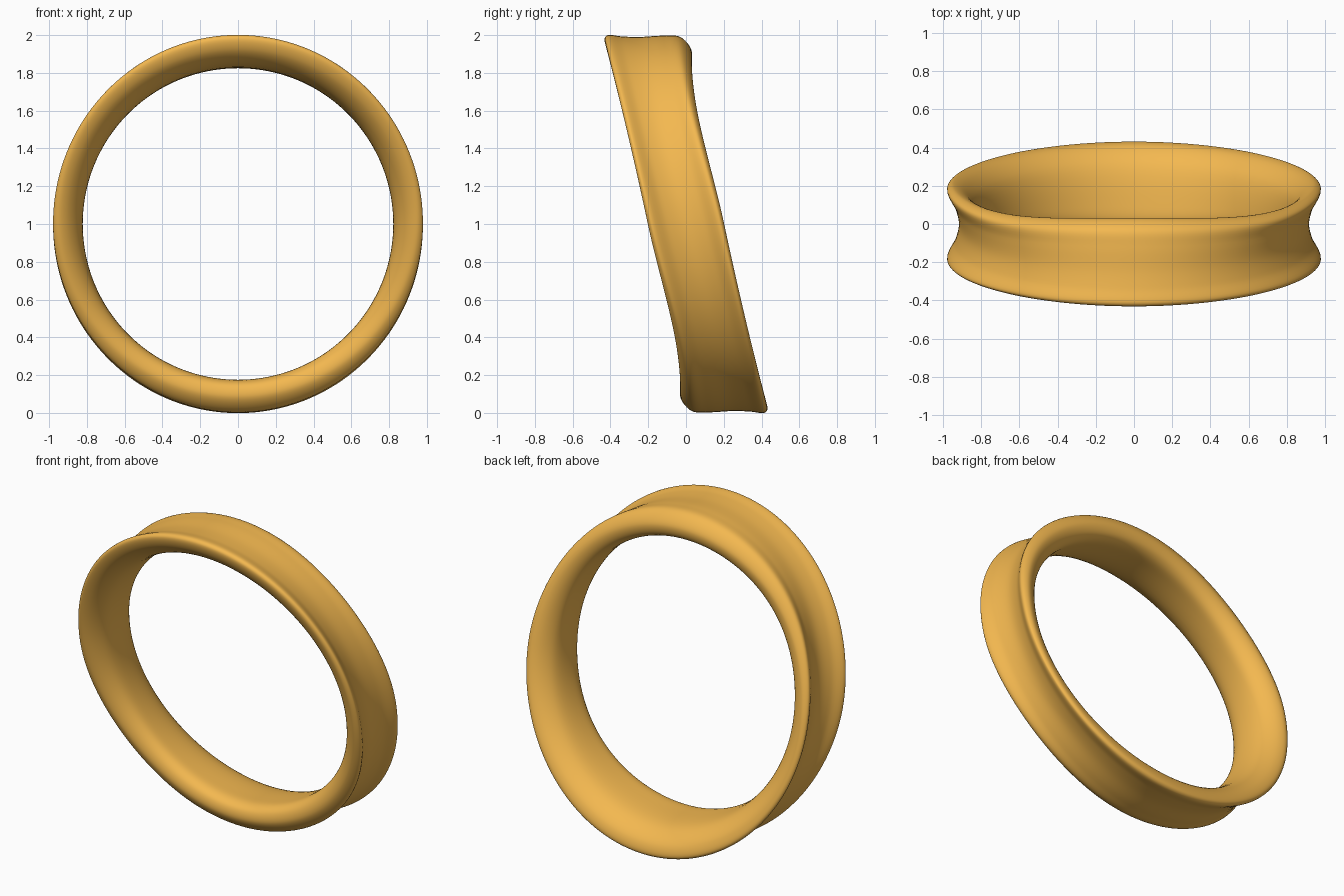
import bpy, bmesh, math
from mathutils import Vector

if "Cube" in bpy.data.objects:
    bpy.data.objects.remove(bpy.data.objects["Cube"])

# Band cross-section (y, radius) at the top and at the side of the ring
TOP = [(-.431, .982), (-.415, .9995), (-.34, .993), (-.25, .99), (-.12, .997), (-.03, .99),
       (.029, .92), (.02, .86), (-.018, .832), (-.11, .825), (-.315, .847), (-.41, .915)]
HALF = [(-.202, .952), (-.183, .979), (-.1, .938), (0, .917)]
INNER = [(0, .822), (-.115, .84), (-.183, .898)]


def flip(p):
    return (-p[0], p[1])


SIDE = (HALF + [flip(p) for p in reversed(HALF[:3])]
        + [flip(p) for p in reversed(INNER[1:])] + INNER)
N = len(TOP)
# Bottom section is the top one mirrored front to back
BOTTOM = [flip(TOP[(6 - k) % N]) for k in range(N)]


def section(s):
    """Blend bottom (-1), side (0) and top (1) sections."""
    out = []
    for t, m, b in zip(TOP, SIDE, BOTTOM):
        t, m, b = Vector(t), Vector(m), Vector(b)
        p = m + (t - b) * (s / 2) + ((t + b) / 2 - m) * s * s
        # the blunt rim stays flatter next to the top and bottom
        if m.x * s > 0:
            p.x -= m.x / .2 * .17 * s * s * (1 - abs(s))
        out.append(p)
    return out


def smooth_loop(pts, steps):
    """Closed Catmull-Rom curve through the points."""
    res = []
    for i in range(len(pts)):
        a, b, c, d = (pts[(i + j - 1) % len(pts)] for j in range(4))
        # chord-scaled tangents avoid overshoot at uneven spacing
        l0, l1, l2 = ((q - p).length ** .5 for p, q in ((a, b), (b, c), (c, d)))
        m1 = (c - b) + l1 * ((b - a) / l0 - (c - a) / (l0 + l1))
        m2 = (c - b) + l1 * ((d - c) / l2 - (d - b) / (l1 + l2))
        for k in range(steps):
            t = k / steps
            res.append(b * (2*t**3 - 3*t*t + 1) + m1 * (t**3 - 2*t*t + t)
                       + c * (3*t*t - 2*t**3) + m2 * (t**3 - t*t))
    return res


# Sweep the changing section around the ring
bm = bmesh.new()
SEG, STEPS = 160, 6
rings = []
for i in range(SEG):
    th = 2 * math.pi * i / SEG
    loop = smooth_loop(section(math.cos(th)), STEPS)
    rings.append([bm.verts.new((p.y * math.sin(th), p.x, 1 + p.y * math.cos(th))) for p in loop])
for i in range(SEG):
    r0, r1 = rings[i], rings[(i + 1) % SEG]
    for j in range(len(r0)):
        k = (j + 1) % len(r0)
        bm.faces.new((r0[j], r0[k], r1[k], r1[j]))
bmesh.ops.recalc_face_normals(bm, faces=bm.faces)
for f in bm.faces:
    f.smooth = True

mesh = bpy.data.meshes.new("flared_ring")
bm.to_mesh(mesh)
bm.free()
ring = bpy.data.objects.new("flared_ring", mesh)
bpy.context.collection.objects.link(ring)

# Warm gold colour
gold = bpy.data.materials.new("gold")
gold.diffuse_color = (0.9, 0.48, 0.08, 1)
gold.use_nodes = True
gold.node_tree.nodes["Principled BSDF"].inputs["Base Color"].default_value = gold.diffuse_color
mesh.materials.append(gold)
